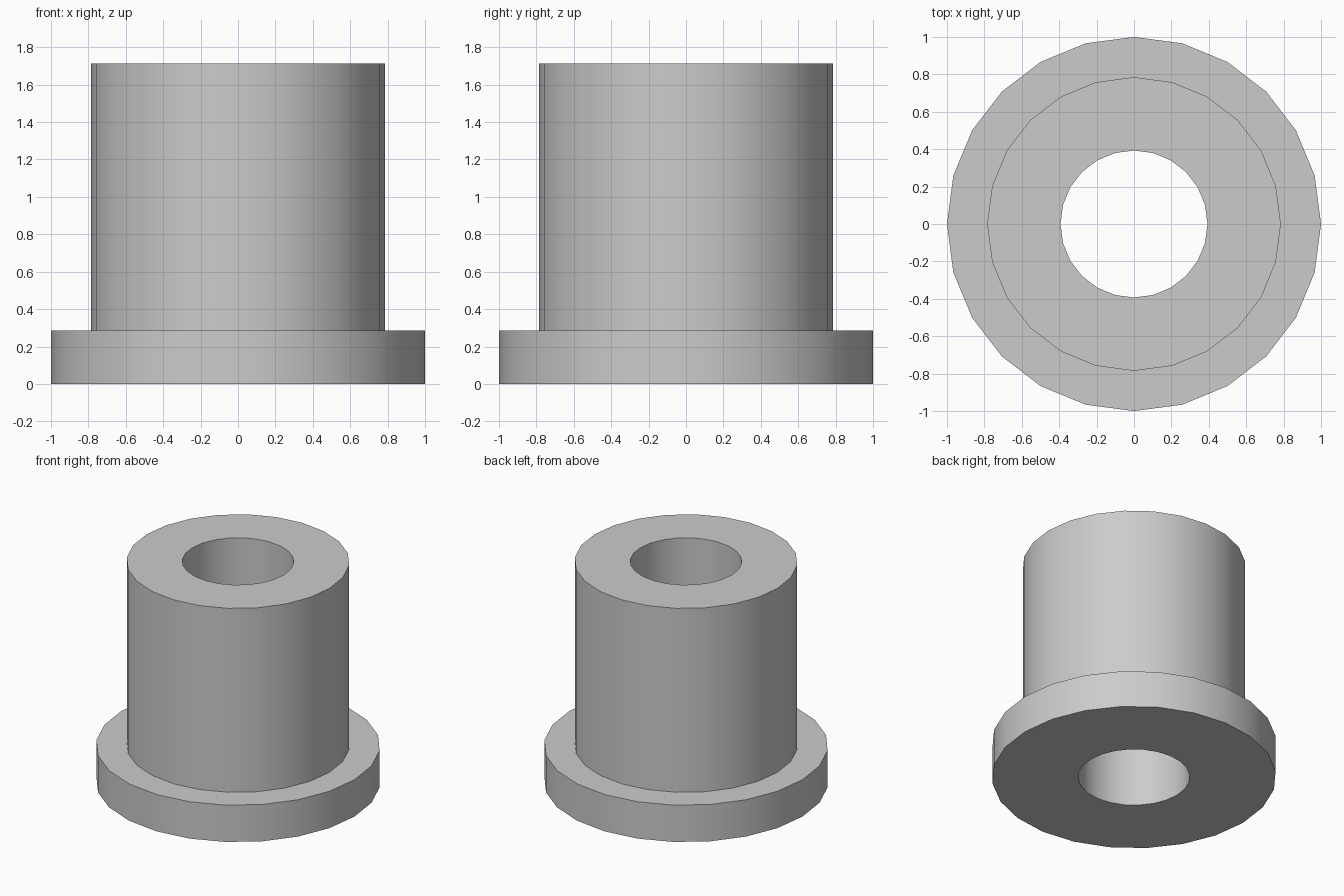
import bpy, bmesh, math

cube = bpy.data.objects.get("Cube")
if cube:
    bpy.data.objects.remove(cube, do_unlink=True)

SIDES = 24
FLANGE_R, BODY_R, BORE_R = 1.0, 0.785, 0.393
FLANGE_H, HEIGHT = 0.286, 1.714

# Plain grey finish
grey = bpy.data.materials.new("plain grey")
grey.use_nodes = True
colour = (0.6, 0.6, 0.6, 1)
grey.diffuse_color = colour
grey.node_tree.nodes["Principled BSDF"].inputs["Base Color"].default_value = colour


def lathe(name, profile):
    """Revolve a closed (radius, height) profile around the z axis."""
    bm = bmesh.new()
    rings = []
    for r, z in profile:
        rings.append([bm.verts.new((r * math.cos(a), r * math.sin(a), z))
                      for a in (math.tau * i / SIDES for i in range(SIDES))])
    for k, low in enumerate(rings):
        high = rings[(k + 1) % len(rings)]
        for i in range(SIDES):
            j = (i + 1) % SIDES
            bm.faces.new((low[i], low[j], high[j], high[i]))
    bmesh.ops.recalc_face_normals(bm, faces=bm.faces)
    mesh = bpy.data.meshes.new(name)
    bm.to_mesh(mesh)
    bm.free()
    mesh.materials.append(grey)
    obj = bpy.data.objects.new(name, mesh)
    bpy.context.collection.objects.link(obj)
    return obj


# Flanged sleeve with a through bore
bushing = lathe("flanged_bushing", [
    (BORE_R, 0), (FLANGE_R, 0), (FLANGE_R, FLANGE_H),
    (BODY_R, FLANGE_H), (BODY_R, HEIGHT), (BORE_R, HEIGHT)])

# Rounded walls, crisp rims
bpy.ops.object.select_all(action='DESELECT')
bushing.select_set(True)
bpy.context.view_layer.objects.active = bushing
bpy.ops.object.shade_smooth_by_angle(angle=math.radians(30))
